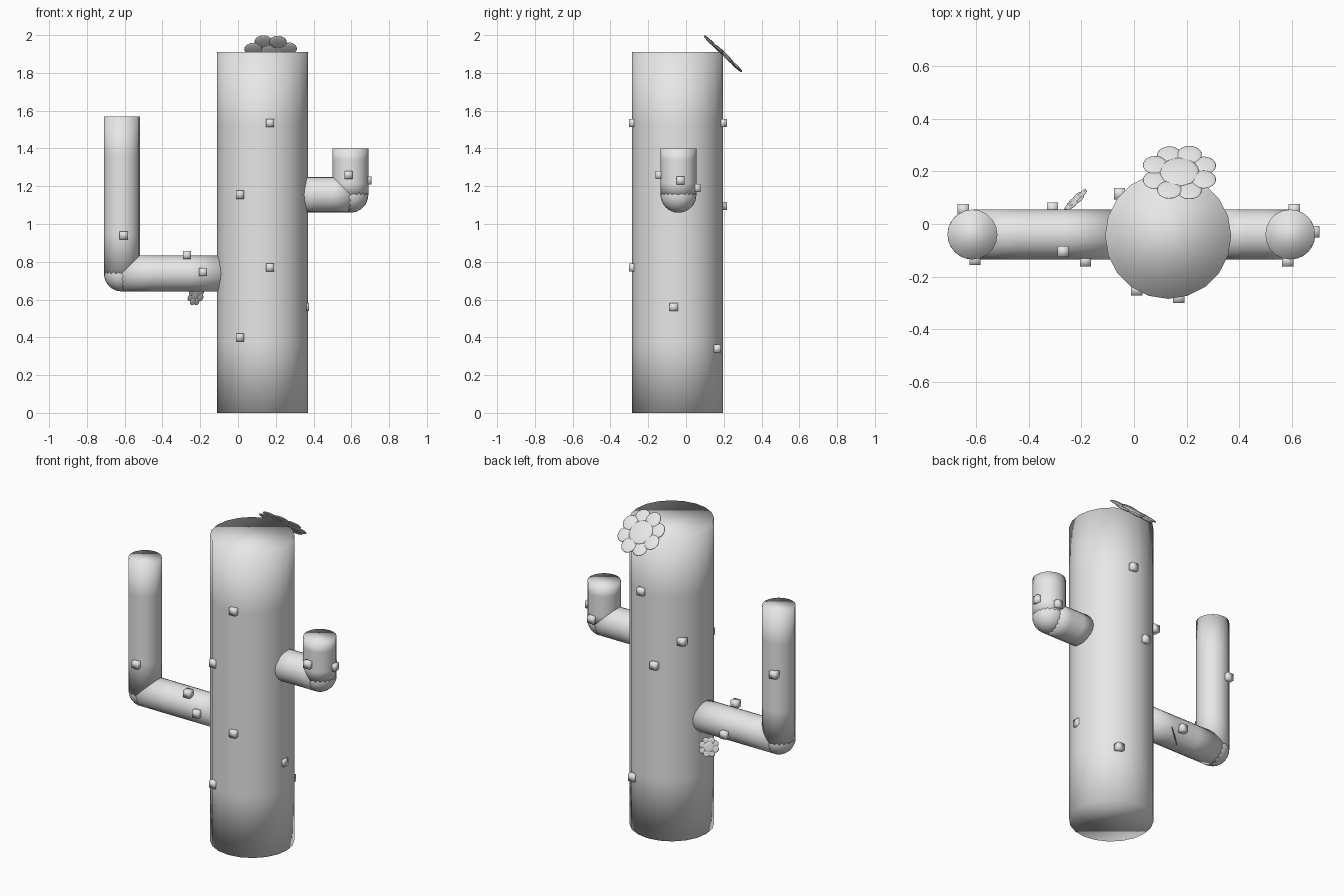
import bpy, bmesh, math
from mathutils import Vector, Matrix

cube = bpy.data.objects.get("Cube")
if cube:
    bpy.data.objects.remove(cube, do_unlink=True)

grey = bpy.data.materials.new("plain grey")
grey.use_nodes = True
GREY = (0.8, 0.8, 0.8, 1)
grey.diffuse_color = GREY
grey.node_tree.nodes["Principled BSDF"].inputs["Base Color"].default_value = GREY


def finish(name, bm):
    """Turn a bmesh into a fully smooth object."""
    for f in bm.faces:
        f.smooth = True
    mesh = bpy.data.meshes.new(name)
    bm.to_mesh(mesh)
    bm.free()
    mesh.materials.append(grey)
    obj = bpy.data.objects.new(name, mesh)
    bpy.context.collection.objects.link(obj)
    return obj


def tube(name, start, end, radius, sides, rings):
    """Capped cylinder between two points, with evenly spaced loops."""
    a, b = Vector(start), Vector(end)
    axis = b - a
    turn = axis.to_track_quat('Z', 'Y').to_matrix().to_4x4()
    bm = bmesh.new()
    bmesh.ops.create_cone(bm, cap_ends=True, segments=sides, radius1=radius,
                          radius2=radius, depth=axis.length,
                          matrix=Matrix.Translation((a + b) / 2) @ turn)
    for i in range(1, rings):
        geom = bm.verts[:] + bm.edges[:] + bm.faces[:]
        bmesh.ops.bisect_plane(bm, geom=geom, plane_co=a + axis * i / rings,
                               plane_no=axis)
    return finish(name, bm)


def ball(name, centre, radius):
    bm = bmesh.new()
    bmesh.ops.create_uvsphere(bm, u_segments=24, v_segments=16, radius=radius,
                              matrix=Matrix.Translation(centre))
    return finish(name, bm)


def flower(name, centre, normal, size):
    """Ring of eight flattened petals around a flattened middle."""
    frame = (Matrix.Translation(centre)
             @ Vector(normal).to_track_quat('Z', 'Y').to_matrix().to_4x4()
             @ Matrix.Scale(size, 4))
    bm = bmesh.new()

    def disc(x, y, z, radius, thick):
        shape = Matrix.Diagonal((radius, radius, thick, 1))
        bmesh.ops.create_uvsphere(bm, u_segments=20, v_segments=10, radius=1,
                                  matrix=frame @ Matrix.Translation((x, y, z)) @ shape)

    for i in range(8):
        t = math.tau * (i + 0.5) / 8
        disc(0.68 * math.cos(t), 0.68 * math.sin(t), 0.02 * (i % 2), 0.32, 0.05)
    disc(0, 0, 0.03, 0.51, 0.07)
    return finish(name, bm)


# Trunk
tube("trunk", (0.13, -0.045, 0), (0.13, -0.045, 1.91), 0.24, 20, 5)

# Arms: a level part, a rounded elbow and an upright part
ARM_Y, ARM_R = -0.04, 0.095
for side, root, elbow, low, top in (("right", -0.08, -0.615, 0.738, 1.57),
                                    ("left", 0.33, 0.595, 1.155, 1.4)):
    corner = (elbow, ARM_Y, low)
    tube(side + "_arm_level", (root, ARM_Y, low), corner, ARM_R, 20, 3)
    ball(side + "_arm_elbow", corner, ARM_R)
    tube(side + "_arm_upright", corner, (elbow, ARM_Y, top), ARM_R, 20, 4)

# Thorns: small soft-shaded cubes
thorns = {
    "trunk": [(0.17, -0.28, 1.535), (0.01, -0.25, 1.155), (0.17, -0.28, 0.77),
              (0.01, -0.25, 0.4), (0.17, 0.195, 1.535), (-0.055, 0.115, 1.25),
              (0.08, 0.195, 1.095), (0.355, -0.065, 0.56), (0.25, 0.165, 0.34)],
    "right_arm": [(-0.605, -0.135, 0.94), (-0.27, -0.105, 0.835),
                  (-0.185, -0.14, 0.745), (-0.65, 0.055, 1.18),
                  (-0.31, 0.06, 0.716)],
    "left_arm": [(0.585, -0.14, 1.26), (0.685, -0.03, 1.23), (0.61, 0.055, 1.19)],
}
for part, spots in thorns.items():
    bm = bmesh.new()
    for spot in spots:
        bmesh.ops.create_cube(bm, size=0.043, matrix=Matrix.Translation(spot))
    finish(part + "_thorns", bm)

# Flowers
flower("top_flower", (0.173, 0.195, 1.9), (0, 0.69, 0.72), 0.147)
flower("arm_flower", (-0.222, 0.09, 0.625), (-0.68, 0.7, 0.25), 0.06)
